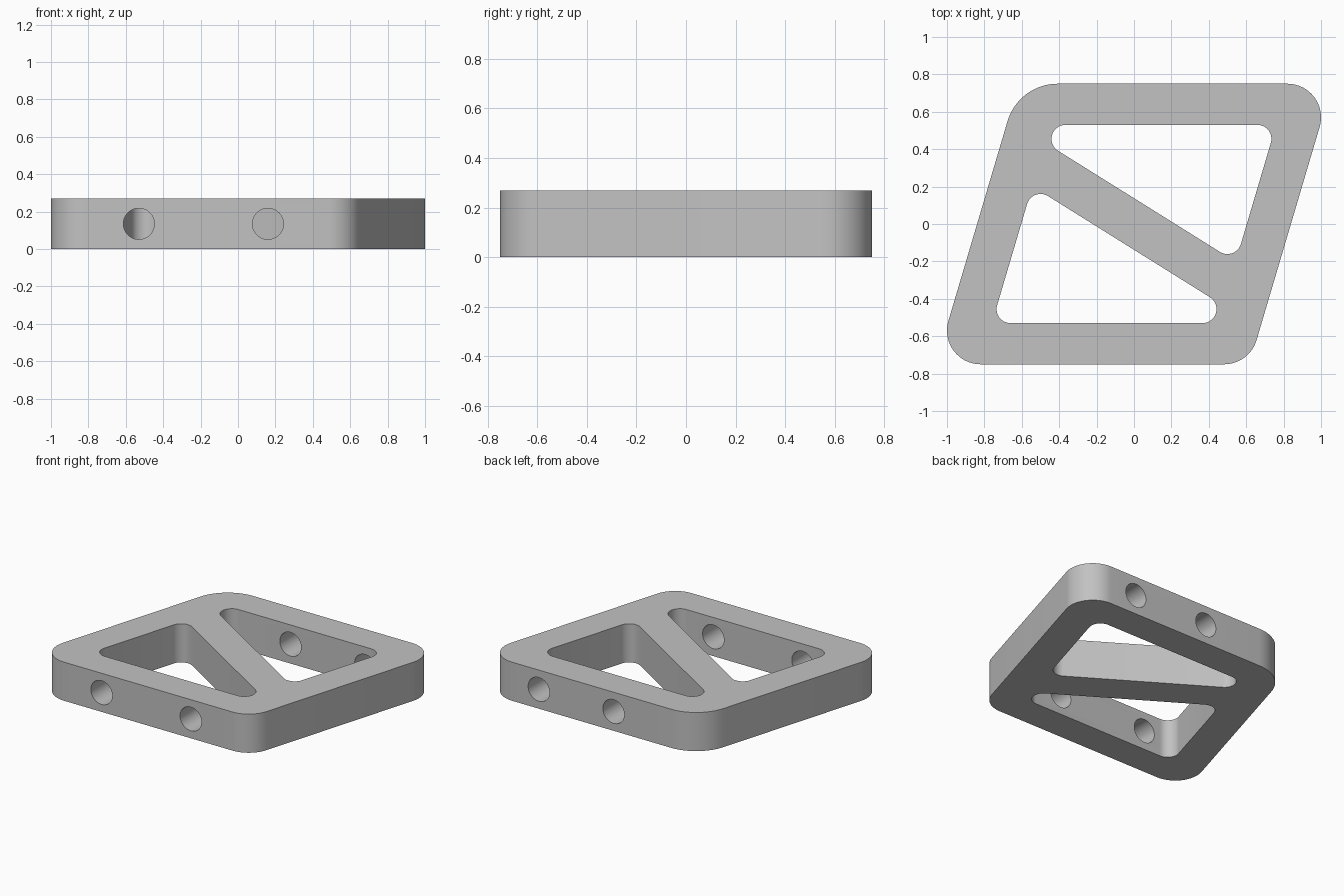
import bpy
import bmesh
from math import pi, sin, cos, tan, atan2
from mathutils import Vector, Matrix

old = bpy.data.objects.get("Cube")
if old:
    bpy.data.objects.remove(old, do_unlink=True)

HEIGHT = 0.27

grey = bpy.data.materials.new("plain grey")
grey.use_nodes = True
grey.diffuse_color = (0.54, 0.54, 0.54, 1)
grey.node_tree.nodes["Principled BSDF"].inputs["Base Color"].default_value = (0.54, 0.54, 0.54, 1)


def rounded(corners, radii, steps=16):
    """Outline of a convex counter-clockwise polygon with rounded corners."""
    pts = []
    for i, r in enumerate(radii):
        p = Vector(corners[i])
        a = (Vector(corners[i - 1]) - p).normalized()
        b = (Vector(corners[(i + 1) % len(corners)]) - p).normalized()
        half = a.angle(b) / 2
        centre = p + (a + b).normalized() * (r / sin(half))
        start = p + a * (r / tan(half)) - centre
        angle = atan2(start.y, start.x)
        for k in range(steps + 1):
            t = angle + (pi - 2 * half) * k / steps
            pts.append(centre + Vector((cos(t), sin(t))) * r)
    return pts


def make_object(name, bm):
    bmesh.ops.recalc_face_normals(bm, faces=bm.faces)
    mesh = bpy.data.meshes.new(name)
    bm.to_mesh(mesh)
    bm.free()
    mesh.materials.append(grey)
    obj = bpy.data.objects.new(name, mesh)
    bpy.context.collection.objects.link(obj)
    return obj


def prism(name, outline, z0, z1):
    bm = bmesh.new()
    face = bm.faces.new([bm.verts.new((p.x, p.y, z0)) for p in outline])
    top = bmesh.ops.extrude_face_region(bm, geom=[face])
    verts = [v for v in top["geom"] if isinstance(v, bmesh.types.BMVert)]
    bmesh.ops.translate(bm, verts=verts, vec=(0, 0, z1 - z0))
    return make_object(name, bm)


def bore(name, x, y):
    bm = bmesh.new()
    place = Matrix.Translation((x, y, HEIGHT / 2)) @ Matrix.Rotation(pi / 2, 4, "X")
    bmesh.ops.create_cone(bm, cap_ends=True, segments=48, radius1=0.083,
                          radius2=0.083, depth=0.34, matrix=place)
    return make_object(name, bm)


# Slanted plate with rounded corners
plate = prism("slanted_frame", rounded(
    [(-1.061, -0.75), (0.617, -0.75), (1.061, 0.75), (-0.617, 0.75)],
    [0.18, 0.18, 0.18, 0.28]), 0, HEIGHT)

# Two triangular windows, leaving a diagonal strut between them
triangle = [(-0.628, 0.53), (0.5435, -0.2015), (0.76, 0.53)]
cutters = []
for name, s in (("back_window", 1), ("front_window", -1)):
    outline = rounded([(s * x, s * y) for x, y in triangle], [0.075] * 3)
    cutters.append(prism(name, outline, -0.1, HEIGHT + 0.1))

# Two bolt holes through the front bar and two through the back bar
for x, y in ((-0.53, -0.64), (0.16, -0.64), (0.035, 0.64), (0.613, 0.64)):
    cutters.append(bore("bolt_hole", x, y))

bpy.ops.object.select_all(action="DESELECT")
plate.select_set(True)
bpy.context.view_layer.objects.active = plate
for cutter in cutters:
    cutter.hide_render = True
    mod = plate.modifiers.new(cutter.name, "BOOLEAN")
    mod.operation = "DIFFERENCE"
    mod.solver = "EXACT"
    mod.object = cutter
    bpy.ops.object.modifier_apply(modifier=mod.name)
    bpy.data.objects.remove(cutter, do_unlink=True)

bpy.ops.object.shade_smooth_by_angle(angle=pi / 6)
